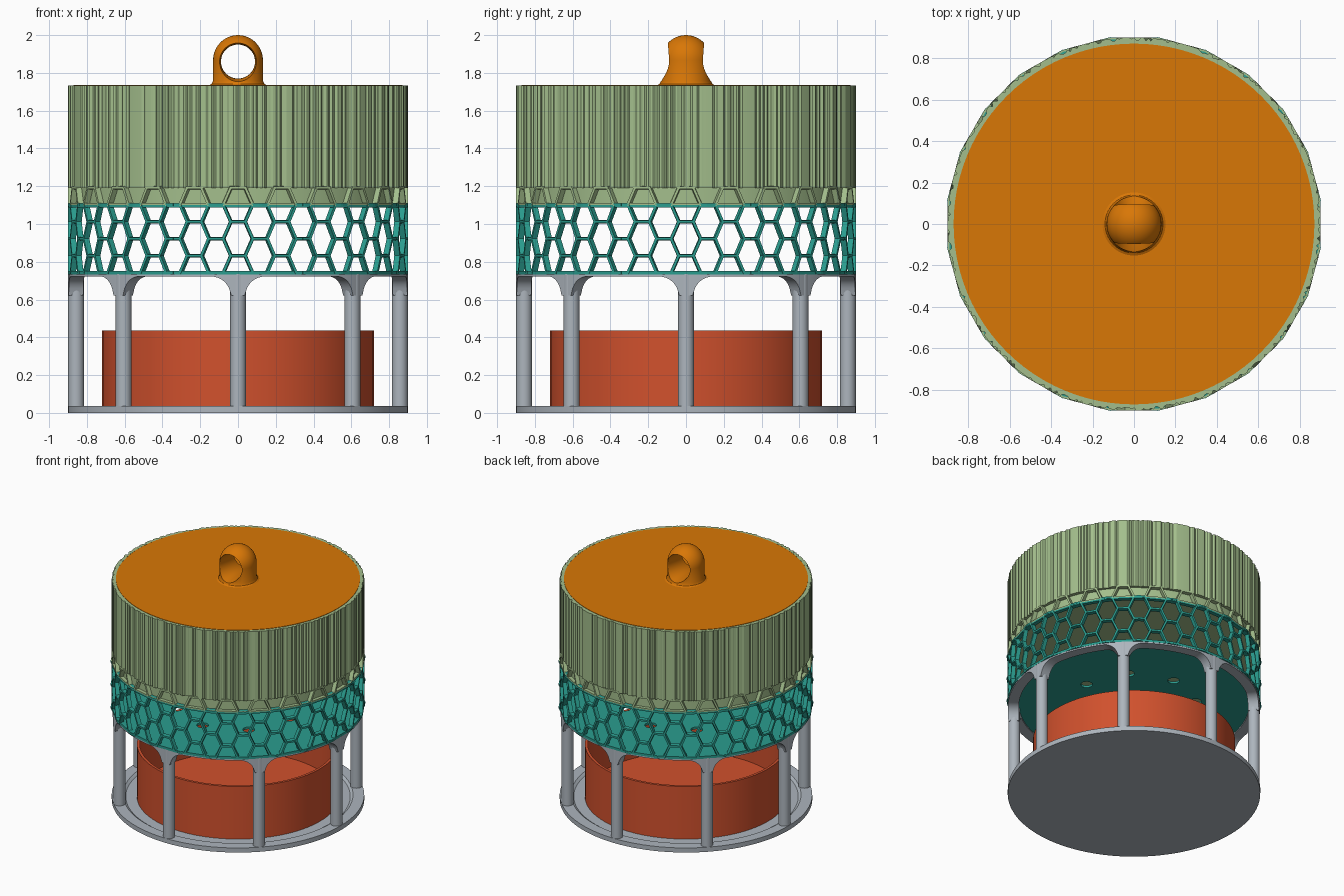
import bpy, bmesh, math, random
from mathutils import Vector, Matrix

random.seed(4)
if "Cube" in bpy.data.objects:
    bpy.data.objects.remove(bpy.data.objects["Cube"])


def material(name, rgb):
    lin = [(c / 255 / 12.92) if c < 11 else ((c / 255 + 0.055) / 1.055) ** 2.4 for c in rgb]
    m = bpy.data.materials.new(name)
    m.use_nodes = True
    m.diffuse_color = (*lin, 1)
    m.node_tree.nodes["Principled BSDF"].inputs["Base Color"].default_value = (*lin, 1)
    return m


GREEN = material("sage green", (163, 190, 140))
TEAL = material("teal", (42, 157, 143))
ORANGE = material("orange", (217, 119, 6))
RED = material("brick red", (209, 81, 45))
GREY = material("light grey", (173, 181, 189))


def finish(name, bm, mat, smooth=True):
    bmesh.ops.remove_doubles(bm, verts=bm.verts, dist=1e-5)
    bmesh.ops.recalc_face_normals(bm, faces=bm.faces)
    mesh = bpy.data.meshes.new(name)
    bm.to_mesh(mesh)
    bm.free()
    mesh.materials.append(mat)
    ob = bpy.data.objects.new(name, mesh)
    bpy.context.collection.objects.link(ob)
    if smooth:
        bpy.ops.object.select_all(action="DESELECT")
        ob.select_set(True)
        bpy.context.view_layer.objects.active = ob
        bpy.ops.object.shade_smooth_by_angle(angle=math.radians(30))
    return ob


def lathe(name, profile, mat, n=96, closed=False, smooth=True):
    """Revolve (r, z) points; the profile may be a function of the angle."""
    bm = bmesh.new()
    rows = []
    for i in range(n):
        t = math.tau * i / n
        pts = profile(t) if callable(profile) else profile
        rows.append([bm.verts.new((r * math.cos(t), r * math.sin(t), z)) for r, z in pts])
    count = len(rows[0])
    for i in range(n):
        a, b = rows[i], rows[(i + 1) % n]
        for j in range(count if closed else count - 1):
            k = (j + 1) % count
            bm.faces.new((a[j], b[j], b[k], a[k]))
    return finish(name, bm, mat, smooth)


def cut(ob, cutter):
    mod = ob.modifiers.new("cut", "BOOLEAN")
    mod.operation = "DIFFERENCE"
    mod.solver = "EXACT"
    mod.object = cutter
    bpy.ops.object.select_all(action="DESELECT")
    bpy.context.view_layer.objects.active = ob
    ob.select_set(True)
    bpy.ops.object.modifier_apply(modifier=mod.name)
    bpy.data.objects.remove(cutter)
    bpy.ops.object.shade_smooth_by_angle(angle=math.radians(30))


# base plate with a raised rim
lathe("base_plate", [(0, 0), (0.9, 0), (0.9, 0.036), (0.82, 0.036), (0.8, 0.022), (0, 0.022)], GREY)

# open tray standing on the base
lathe("tray", [(0, 0.022), (0.72, 0.022), (0.72, 0.435), (0.7, 0.435), (0.7, 0.045), (0, 0.045)], RED)

# eight posts
POST_R, POST_AT = 0.042, 0.857
for i in range(8):
    post = lathe(f"post_{i + 1}", [(0, 0.03), (POST_R, 0.03), (POST_R, 0.735), (0, 0.735)], GREY, 24)
    a = math.tau * i / 8
    post.location = (POST_AT * math.cos(a), POST_AT * math.sin(a), 0)


# ring on the posts, rounded down into each one
def arch(t):
    step = math.tau / 8
    d = abs((t + step / 2) % step - step / 2) * POST_AT - POST_R * 0.9
    R = 0.1
    d = min(max(d, 0), R)
    low = 0.722 - R + math.sqrt(max(R * R - (R - d) ** 2, 0))
    return [(0.82, low), (0.897, low), (0.897, 0.738), (0.82, 0.738)]


lathe("arch_ring", arch, GREY, 480, True)

# basket floor with eight drain holes
floor = lathe("basket_floor", [(0, 0.733), (0.885, 0.733), (0.885, 0.75), (0, 0.75)], TEAL)
bm = bmesh.new()
for i in range(8):
    a = math.tau * i / 8
    spot = Matrix.Translation((0.44 * math.cos(a), 0.44 * math.sin(a), 0.74))
    bmesh.ops.create_cone(bm, cap_ends=True, segments=24, radius1=0.042, radius2=0.042,
                          depth=0.1, matrix=spot)
cut(floor, finish("drain_cutter", bm, TEAL, False))

# honeycomb lattice wrapped on a 24-sided drum
Z0, ROW, COL, HALF_BAR = 0.742, 0.09, math.tau / 48, math.tau / 144


def on_drum(t, z):
    off = (t + COL) % (2 * COL) - COL
    r = 0.9 / math.cos(off)
    return Vector((r * math.cos(t), r * math.sin(t), z))


def strut(bm, p, q, width=0.02, depth=0.03):
    out = (p + q) * 0.5
    out.z = 0
    out.normalize()
    along = (q - p).normalized()
    side = along.cross(out) * width / 2
    p, q = p - along * width * 0.25, q + along * width * 0.25
    ends = [[bm.verts.new(e + s * side - out * d) for s, d in
             ((-1, depth), (1, depth), (0.7, 0), (-0.7, 0))] for e in (p, q)]
    bm.faces.new(ends[0])
    bm.faces.new(ends[1])
    for j in range(4):
        k = (j + 1) % 4
        bm.faces.new((ends[0][j], ends[0][k], ends[1][k], ends[1][j]))


def honeycomb(name, first, last, mat):
    bm = bmesh.new()
    for k in range(48):
        t = k * COL
        for m in range(first, last + 1):
            if (k + m) % 2 == 0:
                continue
            z = Z0 + m * ROW
            mid = on_drum(t, z)
            for s in (-1, 1):
                end = on_drum(t + s * HALF_BAR, z)
                strut(bm, mid, end)
                for up in (m - 1, m + 1):
                    if s > 0 and first <= up <= last:
                        strut(bm, end, on_drum(t + COL - HALF_BAR, Z0 + up * ROW))
    return finish(name, bm, mat, False)


honeycomb("basket_lattice", 0, 4, TEAL)
honeycomb("drum_lattice", 4, 5, GREEN)


# thin hoops closing the lattice
def hoop(name, low, high, mat):
    lathe(name, lambda t: [(0.868, low), (on_drum(t, 0).xy.length - 0.002, low),
                           (on_drum(t, 0).xy.length - 0.002, high), (0.868, high)],
          mat, 96, True)


hoop("basket_bottom_hoop", 0.733, 0.752, TEAL)
hoop("basket_top_hoop", 1.088, 1.1, TEAL)
hoop("drum_bottom_hoop", 1.1, 1.11, GREEN)

# drum: closed bottom, plain wall, then a wall of irregular upright ribs
lathe("drum_body", [(0, 1.1), (0.872, 1.1), (0.872, 1.2), (0.874, 1.732),
                    (0.86, 1.732), (0.86, 1.12), (0, 1.12)], GREEN)


def ribs(t):
    r = 0.9 - (random.uniform(0.006, 0.014) if random.random() < 0.4 else 0)
    return [(0.873, 1.19), (r, 1.19), (r, 1.733), (0.873, 1.733)]


lathe("drum_ribs", ribs, GREEN, 480, True, False)

# lid
lathe("lid", [(0, 1.69), (0.87, 1.69), (0.87, 1.735), (0, 1.735)], ORANGE)

# domed knob with a flared hole from front to back
dome = [(0.132 * math.cos(a), 1.867 + 0.133 * math.sin(a))
        for a in (math.pi / 2 * i / 12 for i in range(13))]
dome[-1] = (0, 2.0)
knob = lathe("knob", [(0, 1.72), (0.152, 1.72), (0.152, 1.735), (0.14, 1.742), (0.133, 1.757)] + dome,
             ORANGE, 64)
flare = [(0.09 + 0.9 * y * y, y) for y in (0.025 * i - 0.2 for i in range(17))]
hole = lathe("hole_cutter", [(0, -0.2)] + flare + [(0, 0.2)], ORANGE, 48)
hole.data.transform(Matrix.Translation((0, 0, 1.86)) @ Matrix.Rotation(math.pi / 2, 4, "X"))
cut(knob, hole)
